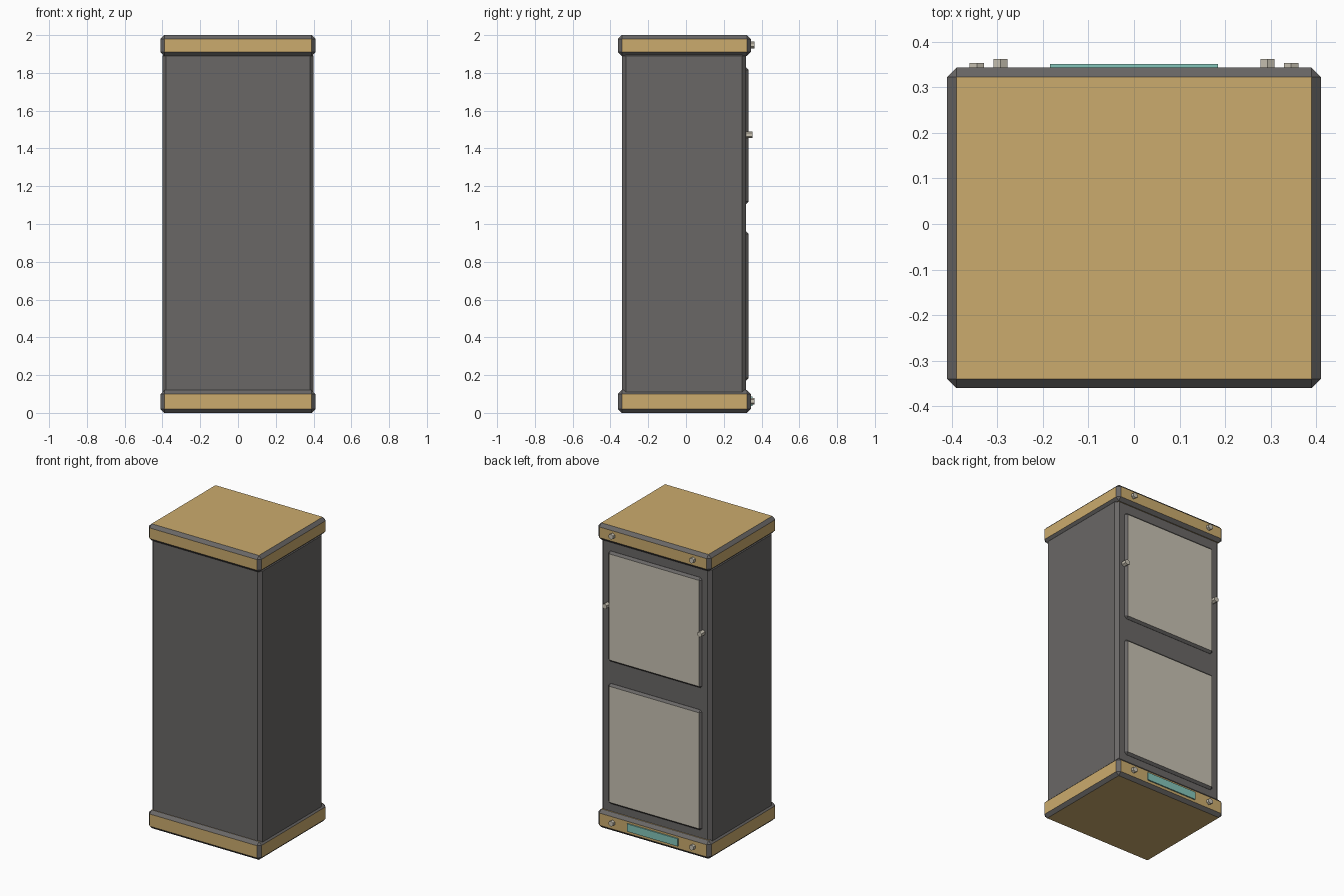
import bpy, bmesh
from math import pi
from mathutils import Matrix, Vector

if "Cube" in bpy.data.objects:
    bpy.data.objects.remove(bpy.data.objects["Cube"], do_unlink=True)


def material(name, rgb):
    m = bpy.data.materials.new(name)
    m.use_nodes = True
    colour = (*rgb, 1)
    m.diffuse_color = colour
    m.node_tree.nodes["Principled BSDF"].inputs["Base Color"].default_value = colour
    return m


GREY = material("dark grey", (0.142, 0.136, 0.133))
TAN = material("tan wood", (0.60, 0.41, 0.155))
PALE = material("pale grey", (0.58, 0.54, 0.45))
TEAL = material("teal", (0.23, 0.56, 0.49))


def finish(bm, name, mats):
    mesh = bpy.data.meshes.new(name)
    bm.to_mesh(mesh)
    bm.free()
    for m in mats:
        mesh.materials.append(m)
    obj = bpy.data.objects.new(name, mesh)
    bpy.context.collection.objects.link(obj)
    return obj


def box(name, low, high, mats, chamfer=0.0, is_face=None):
    """Box between two corners; faces passing the rule take the second material."""
    low, high = Vector(low), Vector(high)
    bm = bmesh.new()
    bmesh.ops.create_cube(bm, size=1)
    bmesh.ops.scale(bm, vec=high - low, verts=bm.verts)
    bmesh.ops.translate(bm, vec=(low + high) / 2, verts=bm.verts)
    if chamfer:
        bmesh.ops.bevel(bm, geom=bm.edges[:], offset=chamfer, segments=1,
                        affect='EDGES', profile=0.5)
    bm.normal_update()
    for f in bm.faces:
        if is_face and is_face(f.normal):
            f.material_index = 1
    return finish(bm, name, mats)


def bolt(name, x, z, y_start, y_end):
    """Six-sided bolt head pointing backwards, with a corner upwards."""
    bm = bmesh.new()
    bmesh.ops.create_cone(bm, cap_ends=True, segments=6, radius1=0.018,
                          radius2=0.018, depth=y_end - y_start)
    bmesh.ops.rotate(bm, verts=bm.verts, matrix=Matrix.Rotation(-pi / 2, 3, 'X'))
    # Put a corner at the top whichever way the ring started
    top = max(bm.verts, key=lambda v: v.co.z).co
    if abs(top.x) > 0.001:
        bmesh.ops.rotate(bm, verts=bm.verts, matrix=Matrix.Rotation(pi / 6, 3, 'Y'))
    bmesh.ops.translate(bm, vec=(x, (y_start + y_end) / 2, z), verts=bm.verts)
    return finish(bm, name, [PALE])


def flat(n):
    return max(abs(c) for c in n) > 0.95


def backward(n):
    return n.y > 0.95


# Cabinet body
box("cabinet_body", (-0.40, -0.338, 0.09), (0.40, 0.317, 1.91), [GREY], 0.02)

# Wooden base and top with grey chamfered edging
for name, z0, z1 in (("base", 0, 0.12), ("top", 1.89, 2)):
    box(name, (-0.41, -0.36, z0), (0.41, 0.343, z1), [GREY, TAN], 0.02, flat)

# Back doors: pale face in a grey chamfered rim
for name, z0, z1 in (("lower_door", 0.17, 0.96), ("upper_door", 1.105, 1.83)):
    box(name, (-0.34, 0.295, z0), (0.34, 0.332, z1), [GREY, PALE], 0.014, backward)

# Bolts on the base, top and upper door
for side, s in (("left", 1), ("right", -1)):
    bolt("base_bolt_" + side, s * 0.293, 0.062, 0.333, 0.362)
    bolt("top_bolt_" + side, s * 0.293, 1.948, 0.333, 0.362)
    bolt("door_bolt_" + side, s * 0.345, 1.473, 0.312, 0.353)

# Teal plate on the back of the base
box("base_plate", (-0.184, 0.343, 0.037), (0.184, 0.351, 0.087), [TEAL])
